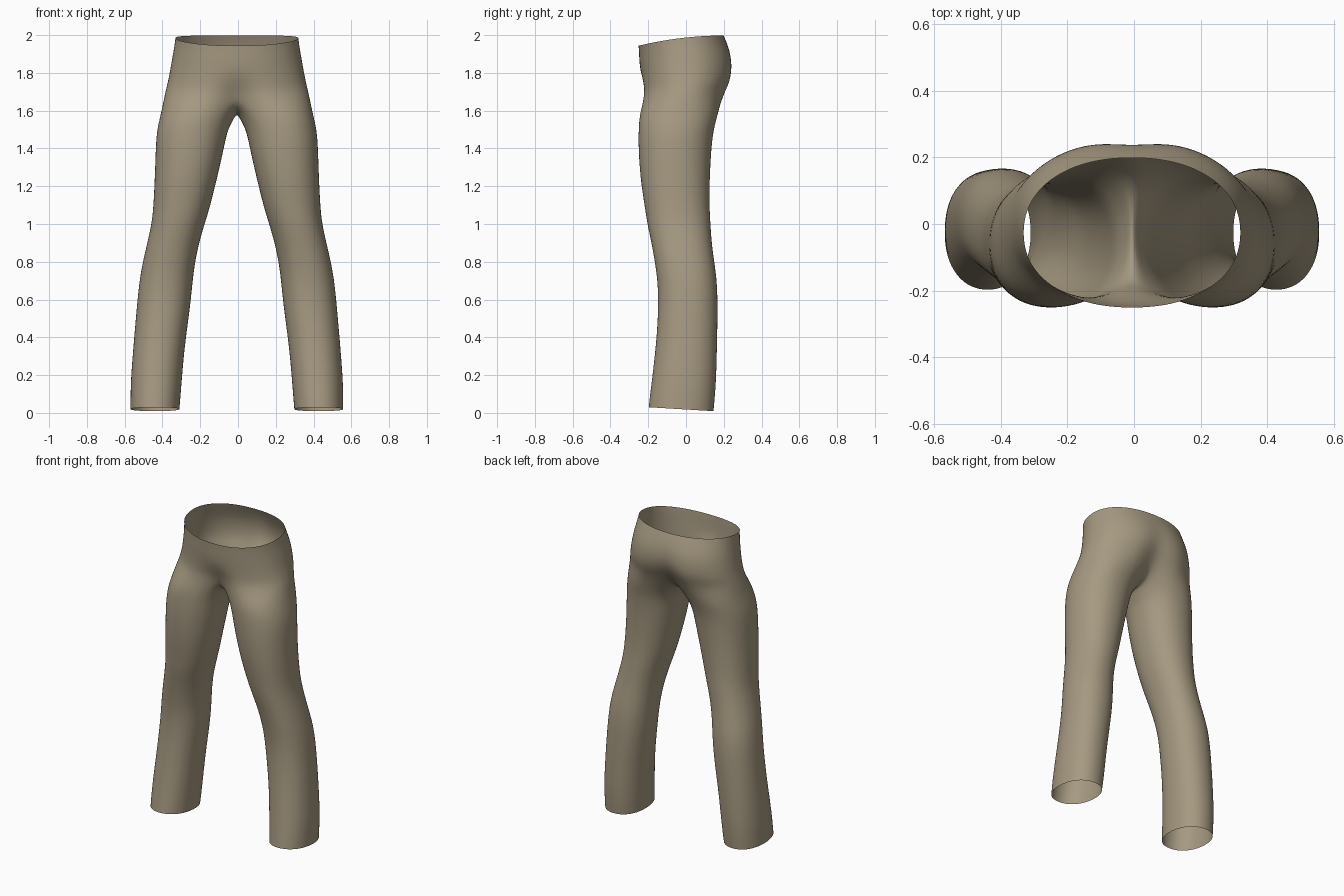
import bpy, bmesh, math

if "Cube" in bpy.data.objects:
    bpy.data.objects.remove(bpy.data.objects["Cube"])

OUT, INN = 18, 6            # segments on the outer arc and the inner thigh arc


def arc(a, xc, yc, w, d, e=0.92):
    """Point on a slightly squared ellipse."""
    c, s = math.cos(a), math.sin(a)
    return (xc + w * math.copysign(abs(c) ** e, c),
            yc + d * math.copysign(abs(s) ** e, s))


# hips: height, half width, front y, back y, centre groove at front, at back
HIPS = [(1.985, 0.327, -0.252, 0.200, 0.00, 0.00),
        (1.940, 0.332, -0.250, 0.222, 0.00, 0.00),
        (1.880, 0.343, -0.248, 0.248, 0.00, 0.01),
        (1.810, 0.355, -0.243, 0.256, 0.00, 0.02),
        (1.745, 0.368, -0.238, 0.246, 0.02, 0.04),
        (1.690, 0.382, -0.238, 0.220, 0.06, 0.07)]

# legs: height, inner x, outer x, front y, back y
LEGS = [(1.59, 0.020, 0.402, -0.247, 0.173),
        (1.50, 0.047, 0.425, -0.253, 0.147),
        (1.40, 0.068, 0.431, -0.253, 0.136),
        (1.30, 0.090, 0.434, -0.247, 0.130),
        (1.20, 0.114, 0.438, -0.237, 0.126),
        (1.08, 0.144, 0.444, -0.218, 0.126),
        (1.00, 0.170, 0.453, -0.206, 0.131),
        (0.90, 0.199, 0.475, -0.184, 0.137),
        (0.80, 0.220, 0.499, -0.166, 0.151),
        (0.70, 0.233, 0.517, -0.152, 0.165),
        (0.58, 0.244, 0.529, -0.147, 0.169),
        (0.42, 0.266, 0.543, -0.155, 0.167),
        (0.30, 0.280, 0.553, -0.167, 0.164),
        (0.18, 0.290, 0.562, -0.181, 0.161),
        (0.09, 0.297, 0.564, -0.191, 0.154),
        (0.018, 0.303, 0.564, -0.199, 0.147)]

bm = bmesh.new()

# hip half rings, from front centre round the outside to back centre
rings = []
for k, (z, w, yf, yb, gf, gb) in enumerate(HIPS):
    row = []
    for i in range(OUT + 1):
        a = math.radians(-90 + 180 * i / OUT)
        x, y = arc(a, 0, (yf + yb) / 2, w, (yb - yf) / 2)
        near = max(0, 1 - abs(x) / 0.16) ** 1.5
        y += near * (gf if y < 0 else -gb)
        zz = z
        if k < 3:           # waistband is higher at the back than the front
            t = (y + 0.02) / 0.23
            zz += (1 - k / 3) * (0.027 * t - 0.014 * t * t)
        if k == len(HIPS) - 1:
            zz -= 0.02 * near
        row.append(bm.verts.new((0 if i in (0, OUT) else x, y, zz)))
    rings.append(row)

# crotch seam closes the last hip ring from back to front
last = rings[-1]
y0, y1 = last[OUT].co.y, last[0].co.y
seam = []
for j in range(1, INN):
    t = j / INN
    s = 2 * t - 1
    seam.append(bm.verts.new((0, y0 + (y1 - y0) * t, 1.588 + 0.08 * abs(s) ** 2.2)))
loops = [last + seam]

# closed leg rings
for z, xi, xo, yf, yb in LEGS:
    row = []
    for i in range(OUT + INN):
        a = math.radians(-135 + 360 * i / (OUT + INN))
        x, y = arc(a, (xi + xo) / 2, (yf + yb) / 2, (xo - xi) / 2, (yb - yf) / 2)
        zz = z - 0.06 * y * (z < 0.1)
        if z > 1.55:        # drop the inner thigh below the seam
            zz -= 0.045 * max(0, -math.cos(a)) ** 2
        row.append(bm.verts.new((x, y, zz)))
    loops.append(row)

for a, b in zip(rings, rings[1:]):
    for i in range(OUT):
        bm.faces.new((a[i], b[i], b[i + 1], a[i + 1]))
n = OUT + INN
for a, b in zip(loops, loops[1:]):
    for i in range(n):
        j = (i + 1) % n
        bm.faces.new((a[i], b[i], b[j], a[j]))
bmesh.ops.recalc_face_normals(bm, faces=bm.faces)
# make sure the outside faces outwards
outer = max(bm.faces, key=lambda f: f.calc_center_median().x)
if outer.normal.x < 0:
    bmesh.ops.reverse_faces(bm, faces=bm.faces)
for f in bm.faces:
    f.smooth = True

mesh = bpy.data.meshes.new("trousers")
bm.to_mesh(mesh)
bm.free()
trousers = bpy.data.objects.new("trousers", mesh)
bpy.context.collection.objects.link(trousers)
trousers.location.x = -0.006

cloth = bpy.data.materials.new("khaki cloth")
cloth.diffuse_color = (0.38, 0.32, 0.22, 1)
cloth.use_nodes = True
cloth.node_tree.nodes["Principled BSDF"].inputs["Base Color"].default_value = cloth.diffuse_color
mesh.materials.append(cloth)

# second leg, then smooth cloth surface
mirror = trousers.modifiers.new("mirror", 'MIRROR')
mirror.use_clip = True
mirror.merge_threshold = 0.0005
smooth = trousers.modifiers.new("smooth", 'SUBSURF')
smooth.levels = smooth.render_levels = 2
